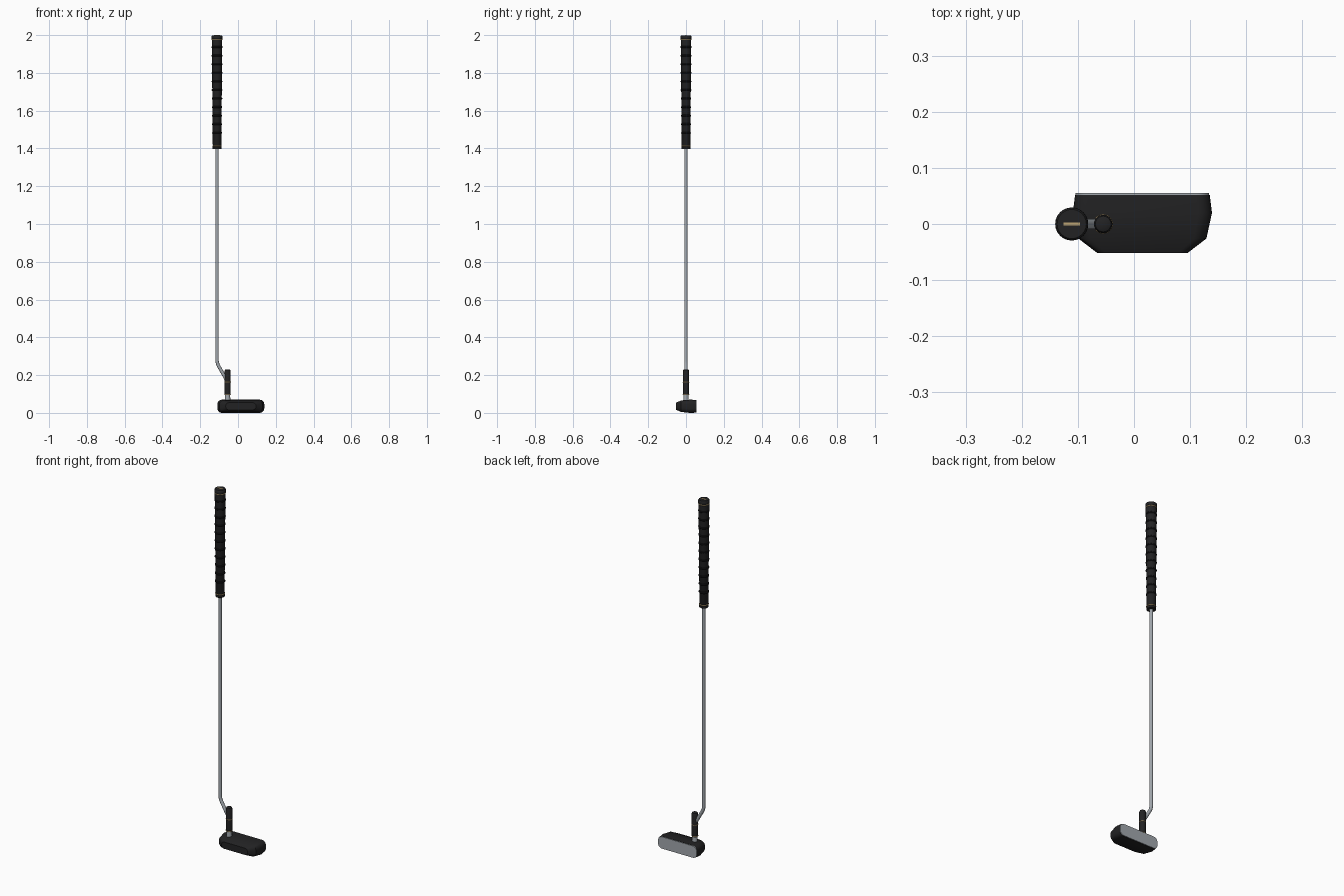
import bpy, bmesh, math
from mathutils import Vector

if "Cube" in bpy.data.objects:
    bpy.data.objects.remove(bpy.data.objects["Cube"])


def material(name, col):
    m = bpy.data.materials.new(name)
    m.diffuse_color = (*col, 1)
    m.use_nodes = True
    m.node_tree.nodes["Principled BSDF"].inputs["Base Color"].default_value = m.diffuse_color
    return m


BLACK = material("black", (0.016, 0.016, 0.017))
RUBBER = material("dark_rubber", (0.008, 0.008, 0.009))
STEEL = material("steel", (0.36, 0.39, 0.42))
GOLD = material("gold", (0.50, 0.36, 0.17))


def loft(name, rings, mats, pick=None, angle=35):
    """Skin a list of equal-length closed rings and cap both ends."""
    bm = bmesh.new()
    vs = [[bm.verts.new(p) for p in r] for r in rings]
    n = len(vs[0])
    for a, b in zip(vs, vs[1:]):
        for i in range(n):
            bm.faces.new((a[i], a[(i + 1) % n], b[(i + 1) % n], b[i]))
    bm.faces.new(vs[0][::-1])
    bm.faces.new(vs[-1])
    bmesh.ops.recalc_face_normals(bm, faces=bm.faces)
    if pick:
        for f in bm.faces:
            f.material_index = pick(f)
    me = bpy.data.meshes.new(name)
    bm.to_mesh(me)
    bm.free()
    for m in mats:
        me.materials.append(m)
    ob = bpy.data.objects.new(name, me)
    bpy.context.collection.objects.link(ob)
    bpy.ops.object.select_all(action='DESELECT')
    bpy.context.view_layer.objects.active = ob
    ob.select_set(True)
    bpy.ops.object.shade_smooth_by_angle(angle=math.radians(angle))
    return ob


def turned(name, x, profile, mat, n=24):
    """Solid of revolution around a vertical axis; profile = (radius, z)."""
    return loft(name, [[(x + r * math.cos(t * math.tau / n), r * math.sin(t * math.tau / n), z)
                        for t in range(n)] for r, z in profile], [mat])


def band(name, x, r, z, h, mat):
    c = h * 0.3
    return turned(name, x, [(r - c, z - h / 2), (r, z - h / 2 + c),
                            (r, z + h / 2 - c), (r - c, z + h / 2)], mat)


def tube(name, pts, r, mat, n=16):
    """Round tube along a path lying in the xz plane, with mitred bends."""
    pts = [Vector(p) for p in pts]
    rings = []
    for i, p in enumerate(pts):
        d = (pts[min(i + 1, len(pts) - 1)] - pts[max(i - 1, 0)]).normalized()
        u, v = Vector((0, 1, 0)), Vector((0, 1, 0)).cross(d)
        rings.append([p + r * (math.cos(k * math.tau / n) * u + math.sin(k * math.tau / n) * v)
                      for k in range(n)])
    return loft(name, rings, [mat])


def rounded_section(x0, x1, z0, z1, y, r, seg=5):
    """Rounded rectangle in a plane of constant y."""
    out = []
    for q, (cx, cz) in enumerate([(x1 - r, z1 - r), (x0 + r, z1 - r), (x0 + r, z0 + r), (x1 - r, z0 + r)]):
        for k in range(seg + 1):
            a = (q + k / seg) * math.pi / 2
            out.append((cx + r * math.cos(a), y, cz + r * math.sin(a)))
    return out


# club head, lofted from rear to striking face
sections = [(-0.065, 0.095, 0.016, 0.054, -0.052, 0.016),
            (-0.099, 0.129, 0.005, 0.066, -0.026, 0.022),
            (-0.109, 0.139, 0.000, 0.070, 0.020, 0.024),
            (-0.105, 0.135, 0.001, 0.069, 0.052, 0.024)]
loft("club_head", [rounded_section(*s) for s in sections], [BLACK])
# steel striking plate
loft("striking_plate", [rounded_section(-0.104, 0.134, 0.002, 0.068, y, 0.023) for y in (0.0515, 0.0555)], [STEEL])

# hosel
HX = -0.055
turned("hosel_stub", HX, [(0.015, 0.06), (0.013, 0.10)], STEEL)
turned("hosel_sleeve", HX, [(0.0155, 0.095), (0.0165, 0.10), (0.0165, 0.222),
                            (0.014, 0.228), (0.008, 0.231)], BLACK)
for i, z in enumerate((0.099, 0.163)):
    band(f"hosel_ring_{i}", HX, 0.0175, z, 0.005, GOLD)

# bent shaft
SX = -0.111
tube("shaft", [(HX, 0, 0.165), (-0.099, 0, 0.242), (-0.107, 0, 0.257), (-0.111, 0, 0.275), (SX, 0, 1.42)], 0.009, STEEL)

# tapered grip with wrap ridges
turned("grip", SX, [(0.020, 1.398), (0.0225, 1.402), (0.0275, 1.965), (0.0275, 1.985)], BLACK)
for i in range(11):
    z = 1.482 + i * 0.0455
    r = 0.0265 + 0.003 * i / 10
    turned(f"grip_ridge_{i}", SX, [(r - 0.004, z - 0.007), (r, z - 0.002), (r, z + 0.002), (r - 0.004, z + 0.007)], RUBBER)

# grip end collar, butt cap, gold trim
turned("grip_collar", SX, [(0.023, 1.396), (0.0245, 1.398), (0.0245, 1.408), (0.023, 1.41)], BLACK)
band("lower_trim", SX, 0.0250, 1.413, 0.005, GOLD)
band("upper_trim", SX, 0.0290, 1.976, 0.006, GOLD)
turned("butt_cap", SX, [(0.0285, 1.98), (0.0292, 1.983), (0.0292, 1.994), (0.026, 1.999)], BLACK)
bpy.ops.mesh.primitive_cube_add(size=1, location=(SX, 0, 1.998))
slot = bpy.context.object
slot.name = "cap_inlay"
slot.scale = (0.030, 0.006, 0.004)
slot.data.materials.append(GOLD)
